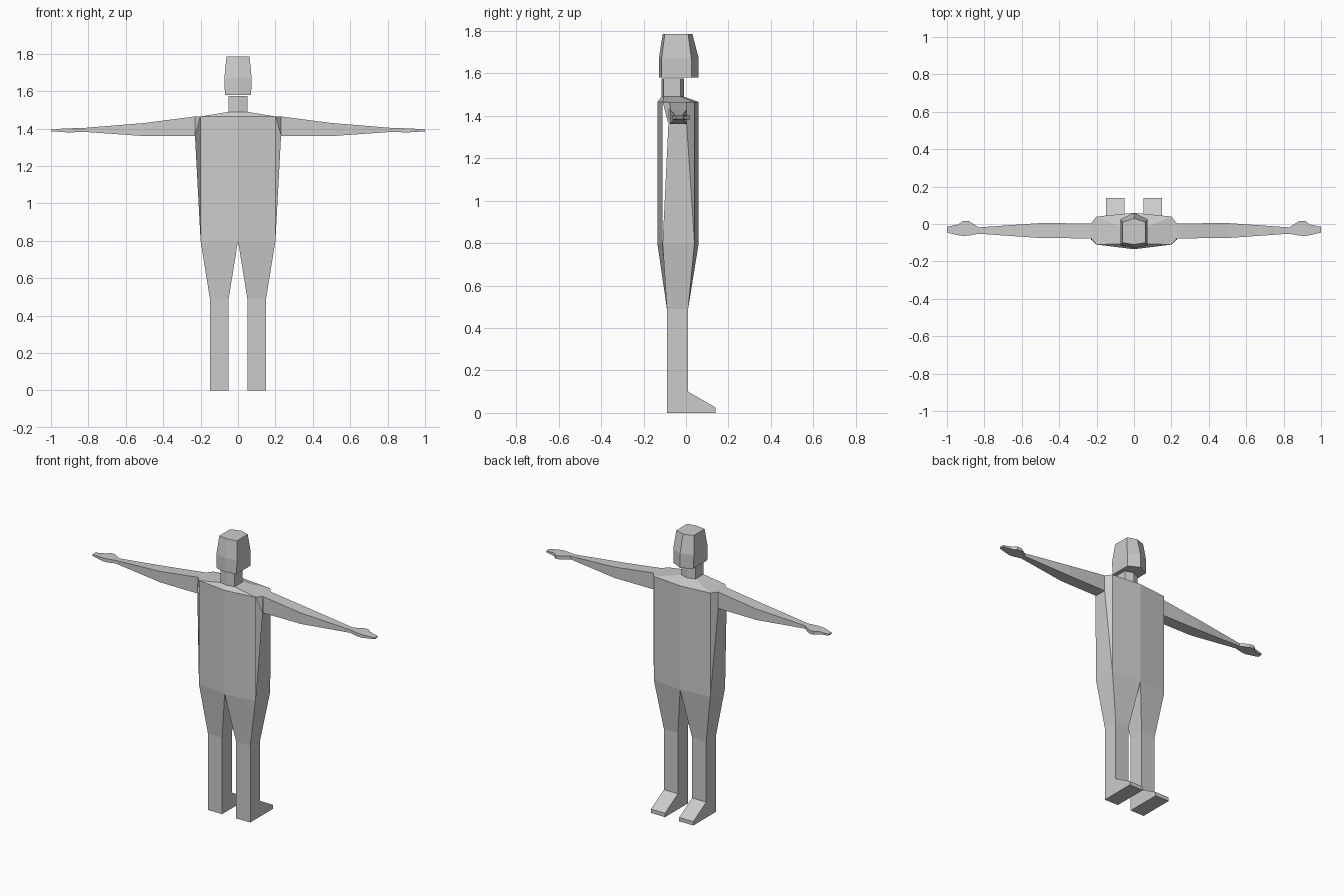
import bpy, bmesh

if "Cube" in bpy.data.objects:
    bpy.data.objects.remove(bpy.data.objects["Cube"])


def make(name, verts, faces):
    # Half model on +x, mirrored to -x
    mesh = bpy.data.meshes.new(name)
    mesh.from_pydata(verts, [], faces)
    bm = bmesh.new()
    bm.from_mesh(mesh)
    bmesh.ops.recalc_face_normals(bm, faces=bm.faces)
    bm.to_mesh(mesh)
    bm.free()
    ob = bpy.data.objects.new(name, mesh)
    bpy.context.collection.objects.link(ob)
    mod = ob.modifiers.new("Mirror", 'MIRROR')
    mod.use_axis[0] = True
    return ob


def loft(name, rings, closed=True, start=True, end=True):
    # Skin between rings with equal point counts
    n = len(rings[0])
    verts = [p for r in rings for p in r]
    faces = []
    for k in range(len(rings) - 1):
        for i in range(n if closed else n - 1):
            j = (i + 1) % n
            faces.append((k*n + i, k*n + j, k*n + n + j, k*n + n + i))
    if start:
        faces.append(tuple(range(n)))
    if end:
        faces.append(tuple(range((len(rings) - 1)*n, len(rings)*n)))
    return make(name, verts, faces)


def half_ring(z, w, y_front, y_side_front, y_side_back, y_back):
    return [(0, y_front, z), (w, y_side_front, z), (w, y_side_back, z), (0, y_back, z)]


def box_ring(x, y0, y1, z0, z1):
    return [(x, y0, z0), (x, y1, z0), (x, y1, z1), (x, y0, z1)]


# Torso: chest and back panels, narrow side panel, sloped shoulders
hip = half_ring(0.80, 0.20, 0.06, 0.04, -0.11, -0.135)
chest = half_ring(1.465, 0.20, 0.06, 0.04, -0.11, -0.135)
base = half_ring(1.49, 0.05, -0.01, -0.025, -0.105, -0.115)
armhole = [(0.23, 0.003, 1.465), (0.23, -0.077, 1.465),
           (0.23, 0.003, 1.36), (0.23, -0.083, 1.36)]
make("torso", hip + chest + base + armhole, [
    (0, 1, 5, 4), (2, 3, 7, 6), (1, 2, 15, 14), (1, 14, 5),
    (5, 12, 14), (6, 13, 15), (5, 6, 13, 12),
    (4, 5, 9, 8), (5, 6, 10, 9), (6, 7, 11, 10)])

# Neck and head
loft("neck", [base, half_ring(1.575, 0.05, -0.01, -0.025, -0.105, -0.115)],
     closed=False, start=False, end=False)
loft("head", [half_ring(1.58, 0.07, 0.06, 0.025, -0.115, -0.128),
              half_ring(1.67, 0.073, 0.06, 0.025, -0.115, -0.128),
              half_ring(1.785, 0.062, 0.03, 0.01, -0.10, -0.11)], closed=False)

# Arms
loft("arm", [box_ring(0.23, -0.077, 0.003, 1.36, 1.465),
             box_ring(0.50, -0.075, 0.005, 1.36, 1.43),
             box_ring(0.83, -0.052, -0.018, 1.383, 1.403)], start=False, end=False)

# Flat mitten hands with a thumb bump
loft("hand", [box_ring(0.83, -0.052, -0.018, 1.383, 1.403),
              box_ring(0.885, -0.062, 0.017, 1.38, 1.402),
              box_ring(0.915, -0.064, 0.017, 1.38, 1.401),
              box_ring(0.94, -0.060, -0.003, 1.382, 1.40),
              box_ring(1.0, -0.046, -0.015, 1.385, 1.394)], start=False)

# Thighs taper from the hips to the knees
knee = [(0.05, 0.01, 0.49), (0.15, 0.01, 0.49), (0.15, -0.09, 0.49), (0.05, -0.09, 0.49)]
loft("thigh", [hip, knee], start=False, end=False)

# Lower leg and foot from one side profile
profile = [(-0.09, 0.49), (-0.09, 0), (0.14, 0), (0.14, 0.025), (0.01, 0.10), (0.01, 0.49)]
loft("lower_leg_and_foot", [[(x, y, z) for y, z in profile] for x in (0.05, 0.15)])
